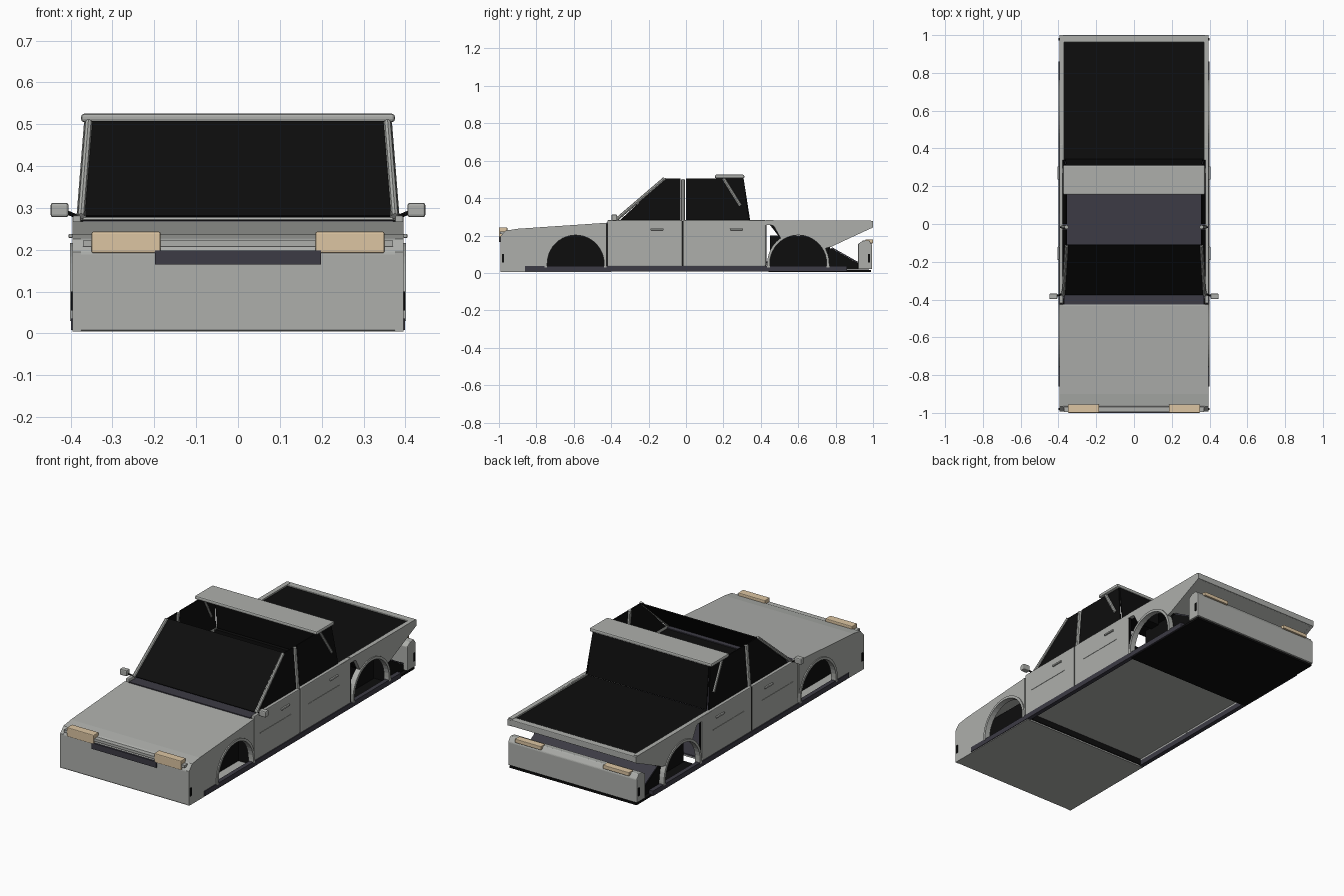
import bpy, bmesh, math
from mathutils import Vector

if "Cube" in bpy.data.objects:
    bpy.data.objects.remove(bpy.data.objects["Cube"])


def material(name, rgb):
    m = bpy.data.materials.new(name)
    m.use_nodes = True
    m.diffuse_color = (*rgb, 1)
    m.node_tree.nodes["Principled BSDF"].inputs["Base Color"].default_value = (*rgb, 1)
    return m


GREY = material("body grey", (0.42, 0.43, 0.41))
BLACK = material("black", (0.004, 0.004, 0.004))
DARK = material("dark trim", (0.045, 0.043, 0.058))
TAN = material("lamp tan", (0.72, 0.56, 0.36))


def finish(name, bm, mat, bevel=0):
    bmesh.ops.recalc_face_normals(bm, faces=bm.faces)
    mesh = bpy.data.meshes.new(name)
    bm.to_mesh(mesh)
    bm.free()
    ob = bpy.data.objects.new(name, mesh)
    bpy.context.collection.objects.link(ob)
    mesh.materials.append(mat)
    if bevel:
        b = ob.modifiers.new("bevel", "BEVEL")
        b.width, b.segments, b.limit_method = bevel, 2, "ANGLE"
    return ob


def prism(name, pts, x0, x1, mat, bevel=0):
    """Side profile in (y, z), extruded across x."""
    bm = bmesh.new()
    face = bm.faces.new([bm.verts.new((x0, y, z)) for y, z in pts])
    new = bmesh.ops.extrude_face_region(bm, geom=[face])["geom"]
    bmesh.ops.translate(bm, vec=(x1 - x0, 0, 0),
                        verts=[v for v in new if isinstance(v, bmesh.types.BMVert)])
    return finish(name, bm, mat, bevel)


def box(name, x, y, z, mat, bevel=0):
    pts = [(y[0], z[0]), (y[1], z[0]), (y[1], z[1]), (y[0], z[1])]
    return prism(name, pts, x[0], x[1], mat, bevel)


def panel(name, pts, mat, thick=0.006):
    """Thin plate through 3D corner points."""
    bm = bmesh.new()
    bm.faces.new([bm.verts.new(p) for p in pts])
    ob = finish(name, bm, mat)
    s = ob.modifiers.new("solid", "SOLIDIFY")
    s.thickness, s.offset = thick, 0
    return ob


def rod(name, a, b, r, mat):
    a, b = Vector(a), Vector(b)
    bm = bmesh.new()
    bmesh.ops.create_cone(bm, cap_ends=True, segments=8, radius1=r, radius2=r, depth=(b - a).length)
    bmesh.ops.rotate(bm, verts=bm.verts, matrix=(b - a).to_track_quat("Z", "Y").to_matrix())
    bmesh.ops.translate(bm, verts=bm.verts, vec=(a + b) / 2)
    return finish(name, bm, mat)


def both(ob):
    """Mirror a part to the other side."""
    ob.modifiers.new("mirror", "MIRROR")
    return ob


def arc(cy, r, a0=0, a1=180, n=20):
    angles = [math.radians(a0 + (a1 - a0) * i / n) for i in range(n + 1)]
    return [(cy + r * math.cos(a), 0.05 + r * math.sin(a)) for a in angles]


W = 0.395
FRONT, REAR = -0.59, 0.6

# Nose and hood
top = [(-0.993, 0.005), (-0.993, 0.195), (-0.965, 0.226), (-0.9, 0.236), (-0.425, 0.268)]
inner = [(-0.425, 0.25), (-0.9, 0.218), (-0.955, 0.205), (-0.97, 0.19), (-0.97, 0.005)]
prism("hood_and_nose", top + inner, -W, W, GREY, 0.006)
box("front_undertray", (-W, W), (-0.99, -0.4), (0.004, 0.012), GREY)
box("engine_bay", (-0.3, 0.3), (-0.96, -0.41), (0.012, 0.215), BLACK)
box("firewall", (-0.375, 0.375), (-0.425, -0.395), (0.012, 0.262), BLACK)
box("cowl", (-0.37, 0.37), (-0.425, -0.36), (0.258, 0.27), DARK)
box("dashboard", (-0.37, 0.37), (-0.37, -0.25), (0.2, 0.265), BLACK)
box("grille", (-0.198, 0.198), (-1.0, -0.96), (0.165, 0.198), DARK)
box("grille_bar", (-0.37, 0.37), (-0.995, -0.96), (0.208, 0.222), GREY)
both(box("headlight", (0.185, 0.35), (-1.0, -0.955), (0.192, 0.243), TAN, 0.004))

# Front fenders
fender = top + [(-0.425, 0.012)] + arc(FRONT, 0.158) + [(-0.748, 0.005)]
both(prism("front_fender", fender, W - 0.02, W, GREY))

# Doors with handles and moulding lines
for label, y0, y1 in (("front", -0.42, -0.02), ("rear", -0.014, 0.425)):
    both(box(label + "_door", (W - 0.02, W), (y0, y1), (0.035, 0.282), GREY, 0.004))
    mid = (y0 + y1) / 2
    both(box(label + "_door_handle", (W, W + 0.01), (mid + 0.03, mid + 0.1), (0.228, 0.238), GREY, 0.003))
    both(box(label + "_door_moulding", (W, W + 0.002), (mid - 0.15, mid + 0.12), (0.168, 0.172), GREY))
    both(box(label + "_door_gap", (W - 0.015, W - 0.004), (y1 - 0.003, y1 + 0.006), (0.035, 0.278), BLACK))

# Sills, floor
both(box("sill", (W - 0.02, W + 0.004), (-0.86, 0.86), (0.008, 0.036), DARK))
box("floor_underside", (-0.377, 0.377), (-0.4, 0.44), (0.045, 0.052), GREY)
box("floor_carpet", (-0.377, 0.377), (-0.4, 0.44), (0.052, 0.06), DARK)
box("rear_undertray", (-0.39, 0.39), (0.44, 0.99), (0.005, 0.016), BLACK)

# Rear quarters, open between door and arch
quarter = [(0.425, 0.282), (1.0, 0.276), (1.0, 0.243), (0.77, 0.138)]
quarter += arc(REAR, 0.158, 30, 125) + [(0.47, 0.25), (0.425, 0.268)]
both(prism("rear_quarter", quarter, W - 0.02, W, GREY))
both(box("rear_wheel_well", (0.27, 0.3), (0.45, 0.77), (0.016, 0.2), BLACK))
both(prism("wheel_well_brace", [(0.45, 0.255), (0.56, 0.255), (0.56, 0.19), (0.5, 0.19)],
           0.3, 0.372, BLACK))

# Arch lips
for label, cy in (("front", FRONT), ("rear", REAR)):
    lip = [(cy + 0.166, 0.03)] + arc(cy, 0.166) + [(cy - 0.166, 0.03), (cy - 0.152, 0.03)]
    lip += arc(cy, 0.152)[::-1] + [(cy + 0.152, 0.03)]
    both(prism(label + "_arch_lip", lip, W - 0.025, W + 0.006, GREY))

# Bed cover, rails and tail
box("bed_cover", (-0.375, 0.375), (0.33, 0.97), (0.255, 0.272), BLACK)
both(box("bed_rail", (0.37, W), (0.33, 0.99), (0.255, 0.28), GREY))
box("tail_rail", (-W, W), (0.962, 1.0), (0.243, 0.278), GREY, 0.004)
panel("tail_underside", [(-W, 0.995, 0.245), (W, 0.995, 0.245), (W, 0.77, 0.14), (-W, 0.77, 0.14)], GREY)
prism("tail_slope", [(0.76, 0.13), (0.78, 0.13), (0.98, 0.018), (0.76, 0.018)], -0.372, 0.372, BLACK)
panel("tail_slope_cover", [(-0.37, 0.78, 0.134), (0.37, 0.78, 0.134),
                           (0.37, 0.96, 0.033), (-0.37, 0.96, 0.033)], DARK)

# Rear bumper and lamps
bumper = [(0.92, 0.02), (0.995, 0.02), (0.995, 0.15), (0.978, 0.175), (0.945, 0.172), (0.92, 0.155)]
prism("rear_bumper", bumper, -W, W, GREY, 0.004)
both(box("tail_light", (0.19, 0.35), (0.96, 1.0), (0.158, 0.179), TAN, 0.003))
for label, y in (("front", -0.985), ("rear", 0.972)):
    both(box(label + "_side_marker", (W, W + 0.004), (y, y + 0.012), (0.055, 0.1), BLACK))


# Glass, leaning inwards with height
def lean(y, z, inset=0.0):
    return (0.375 - 0.08 * (z - 0.28) - inset, y, z)


LOW, HIGH = 0.28, 0.505
both(panel("front_side_window", [lean(-0.355, LOW), lean(-0.11, HIGH), lean(-0.03, HIGH),
                                 lean(-0.03, LOW)], BLACK))
both(panel("rear_side_window", [lean(0, LOW), lean(0, HIGH), lean(0.303, HIGH),
                                lean(0.338, LOW)], BLACK))
for label, y0, y1 in (("windshield", -0.375, -0.11), ("rear_window", 0.34, 0.305)):
    panel(label, [(-0.365, y0, LOW), (0.365, y0, LOW), (0.355, y1, HIGH), (-0.355, y1, HIGH)], BLACK)

# Pillars
both(rod("windshield_pillar", lean(-0.378, LOW), lean(-0.115, HIGH), 0.009, GREY))
both(rod("middle_pillar", lean(-0.016, LOW), lean(-0.016, 0.5), 0.011, GREY))
both(rod("rear_pillar", lean(0.29, 0.36, -0.002), lean(0.2, HIGH, -0.002), 0.009, GREY))

# Roof strip
box("roof", (-0.375, 0.375), (0.155, 0.312), (0.505, 0.525), GREY, 0.007)

# Mirrors
both(box("mirror", (0.405, 0.448), (-0.398, -0.368), (0.278, 0.312), GREY, 0.006))
both(rod("mirror_arm", (0.38, -0.37, 0.277), (0.415, -0.383, 0.292), 0.005, BLACK))
